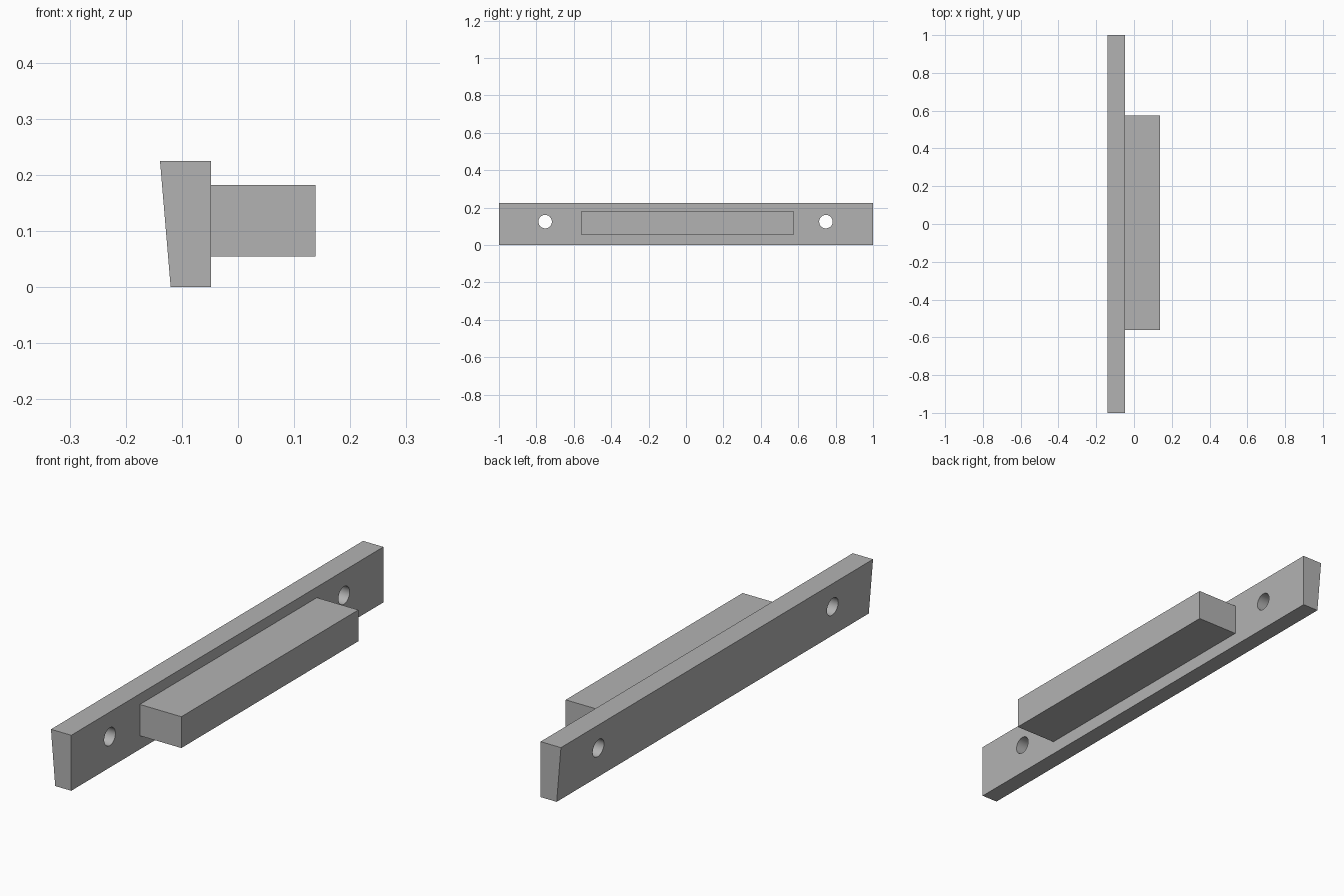
import bpy
import bmesh
from mathutils import Matrix

if "Cube" in bpy.data.objects:
    bpy.data.objects.remove(bpy.data.objects["Cube"], do_unlink=True)

# Single grey material
grey = bpy.data.materials.new("plain grey")
grey.use_nodes = True
colour = (0.45, 0.45, 0.45, 1)
grey.diffuse_color = colour
grey.node_tree.nodes["Principled BSDF"].inputs["Base Color"].default_value = colour


def add_object(name, bm):
    bmesh.ops.recalc_face_normals(bm, faces=bm.faces)
    mesh = bpy.data.meshes.new(name)
    bm.to_mesh(mesh)
    bm.free()
    mesh.materials.append(grey)
    obj = bpy.data.objects.new(name, mesh)
    bpy.context.collection.objects.link(obj)
    return obj


def prism(name, profile, y0, y1):
    """Extrude an (x, z) profile along y."""
    bm = bmesh.new()
    face = bm.faces.new([bm.verts.new((x, y0, z)) for x, z in profile])
    out = bmesh.ops.extrude_face_region(bm, geom=[face])
    verts = [v for v in out["geom"] if isinstance(v, bmesh.types.BMVert)]
    bmesh.ops.translate(bm, verts=verts, vec=(0, y1 - y0, 0))
    return add_object(name, bm)


# Long mounting plate with a sloped back, and the bar standing out from it
JOIN = -0.048
plate = prism("mounting_plate",
              [(-0.12, 0), (JOIN, 0), (JOIN, 0.225), (-0.139, 0.225)], -1, 1)
prism("bar", [(JOIN, 0.055), (0.138, 0.055), (0.138, 0.182), (JOIN, 0.182)],
      -0.56, 0.574)

# Screw holes bored through both ends of the plate
bm = bmesh.new()
for y in (-0.753, 0.748):
    bmesh.ops.create_cone(
        bm, cap_ends=True, segments=48, radius1=0.036, radius2=0.036, depth=0.4,
        matrix=Matrix.Translation((-0.1, y, 0.125)) @ Matrix.Rotation(1.5707963, 4, "Y"))
cutter = add_object("hole_cutter", bm)
cutter.hide_render = True
cutter.hide_set(True)
cut = plate.modifiers.new("screw holes", "BOOLEAN")
cut.operation = "DIFFERENCE"
cut.solver = "EXACT"
cut.object = cutter

# Apply the cut, then smooth only the hole walls
bpy.context.view_layer.objects.active = plate
plate.select_set(True)
bpy.ops.object.modifier_apply(modifier=cut.name)
bpy.data.objects.remove(cutter, do_unlink=True)
bpy.ops.object.shade_smooth_by_angle()
